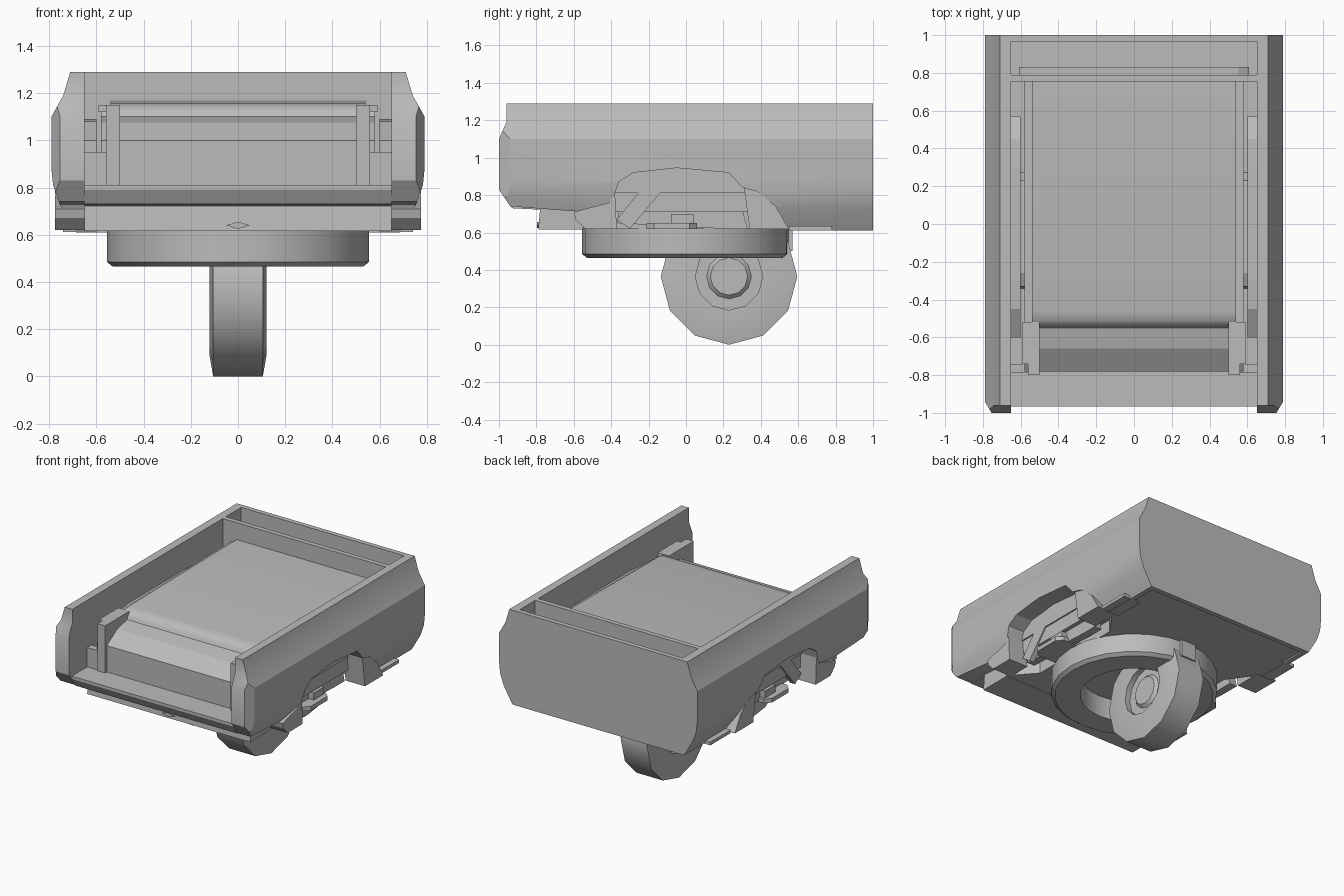
import bpy, bmesh, math
from mathutils import Vector

cube = bpy.data.objects.get("Cube")
if cube:
    bpy.data.objects.remove(cube, do_unlink=True)

grey = bpy.data.materials.new("plain_grey")
grey.use_nodes = True
tone = (0.5, 0.5, 0.5, 1)
grey.diffuse_color = tone
grey.node_tree.nodes["Principled BSDF"].inputs["Base Color"].default_value = tone


def finish(name, bm):
    bmesh.ops.recalc_face_normals(bm, faces=bm.faces)
    mesh = bpy.data.meshes.new(name)
    bm.to_mesh(mesh)
    bm.free()
    mesh.materials.append(grey)
    ob = bpy.data.objects.new(name, mesh)
    bpy.context.collection.objects.link(ob)
    return ob


def prism(axis, profile, lo, hi):
    """Extrude a profile along x (yz points), y (xz points) or z (xy points)."""
    bm = bmesh.new()
    k = "xyz".index(axis)

    def place(p, d):
        c = list(p)
        c.insert(k, d)
        return bm.verts.new(c)
    face = bm.faces.new([place(p, lo) for p in profile])
    ext = bmesh.ops.extrude_face_region(bm, geom=[face])
    shift = Vector((0, 0, 0))
    shift[k] = hi - lo
    bmesh.ops.translate(bm, vec=shift, verts=[e for e in ext["geom"] if isinstance(e, bmesh.types.BMVert)])
    return bm


def box(name, x, y, z):
    return finish(name, prism("z", [(x[0], y[0]), (x[1], y[0]), (x[1], y[1]), (x[0], y[1])], *z))


def smooth(ob, angle):
    bpy.ops.object.select_all(action="DESELECT")
    ob.select_set(True)
    bpy.context.view_layer.objects.active = ob
    bpy.ops.object.shade_smooth_by_angle(angle=math.radians(angle))


def trim(ob, other):
    """Keep only the part of ob inside other."""
    mod = ob.modifiers.new("trim", "BOOLEAN")
    mod.operation, mod.object, mod.solver = "INTERSECT", other, "EXACT"
    bpy.context.view_layer.objects.active = ob
    bpy.ops.object.modifier_apply(modifier=mod.name)
    bpy.data.objects.remove(other, do_unlink=True)


def mirrored(ob):
    """Copy a left part to the right side."""
    bm = bmesh.new()
    bm.from_mesh(ob.data)
    for v in bm.verts:
        v.co.x *= -1
    base = ob.name
    ob.name = "left_" + base
    return finish("right_" + base, bm)


def ring(name, rows, sides, axis, centre, angle=25):
    """Revolve a closed (radius, offset) loop about an axis."""
    bm = bmesh.new()
    loops = []
    for i in range(sides):
        a = math.tau * i / sides
        c, s = math.cos(a), math.sin(a)
        loops.append([bm.verts.new(Vector((r * c, r * s, d) if axis == "z" else (d, r * c, r * s))
                                   + Vector(centre)) for r, d in rows])
    n = len(rows)
    for i in range(sides):
        a, b = loops[i], loops[(i + 1) % sides]
        for j in range(n):
            k = (j + 1) % n
            bm.faces.new((a[j], b[j], b[k], a[k]))
    smooth(finish(name, bm), angle)


# Side walls: tucked-in cross-section, chamfered nose, trimmed by the arched outline
section = [(0.65, 0.61), (0.685, 0.61), (0.755, 0.73), (0.783, 0.81), (0.79, 0.88), (0.79, 1.10),
           (0.74, 1.19), (0.71, 1.29), (0.65, 1.29)]
outline = [(-0.96, 1.29), (-0.96, 1.19), (-1, 1.10), (-1, 0.83), (-0.94, 0.74),
           (-0.55, 0.71), (-0.40, 0.75), (-0.36, 0.87), (-0.28, 0.92), (-0.05, 0.945),
           (0.23, 0.92), (0.30, 0.84), (0.38, 0.82), (0.48, 0.74), (0.55, 0.61),
           (1, 0.61), (1, 1.29)]
bm = prism("y", section, -1.01, 1)
bmesh.ops.bisect_plane(bm, geom=bm.verts[:] + bm.edges[:] + bm.faces[:],
                       plane_co=(0.79, -0.94, 1), plane_no=(1, -0.6, 0), clear_outer=True)
bmesh.ops.holes_fill(bm, edges=[e for e in bm.edges if e.is_boundary])
wall = finish("side_wall", bm)
trim(wall, finish("outline", prism("x", outline, 0.5, 0.9)))
smooth(wall, 24)
smooth(mirrored(wall), 24)

# Tail panel, bulkhead and pocket floor
box("tail_panel", (-0.65, 0.65), (0.965, 1), (0.61, 1.29))
box("bulkhead", (-0.65, 0.65), (0.755, 0.79), (0.81, 1.29))
box("pocket_floor", (-0.65, 0.65), (0.79, 0.965), (0.81, 1.12))
finish("pocket_ledge", prism("y", [(-0.61, 1.1), (0.61, 1.1), (0.61, 1.15), (0.55, 1.18),
                                   (-0.55, 1.18), (-0.61, 1.15)], 0.79, 0.83))

# Front sill and floor, sloping under at the nose
finish("floor_sill", prism("x", [(-0.965, 0.81), (-0.965, 0.79), (-0.93, 0.73), (-0.55, 0.71),
                                 (0.97, 0.71), (0.97, 0.81)], -0.65, 0.65))

# Chassis pan with side bays, nose plate and latch
half = [(0.65, -0.55), (0.50, -0.38), (0.50, 0.34), (0.65, 0.55), (0.65, 0.97)]
plan = half + [(-x, y) for x, y in reversed(half)]
finish("chassis_pan", prism("z", plan, 0.62, 0.72))
finish("nose_plate", prism("x", [(-0.79, 0.615), (-0.55, 0.615), (-0.55, 0.73), (-0.78, 0.73)], -0.65, 0.65))
finish("nose_latch", prism("y", [(-0.05, 0.64), (0, 0.625), (0.05, 0.64), (0, 0.655)], -0.797, -0.78))

# Raised bed with a sloped front and a panel rounded at its front edge
finish("bed", prism("x", [(-0.78, 0.80), (-0.78, 1.0), (-0.66, 1.075), (-0.55, 1.10),
                          (-0.53, 1.13), (0.76, 1.145), (0.76, 0.80)], -0.58, 0.58))
panel = finish("bed_panel", prism("x", [(-0.55, 1.09), (-0.54, 1.125), (-0.51, 1.148), (-0.46, 1.158),
                                        (0.755, 1.168), (0.755, 1.1)], -0.54, 0.54))
smooth(panel, 40)

# Repeating left and right details
pairs = [
    box("front_post", (0.50, 0.56), (-0.80, -0.53), (0.81, 1.15)),
    box("post_cap", (0.50, 0.59), (-0.74, -0.52), (1.12, 1.15)),
    box("post_foot", (0.55, 0.65), (-0.79, -0.74), (0.81, 0.95)),
    finish("inner_bulge", prism("x", [(-0.60, 0.81), (-0.60, 1.0), (-0.45, 1.08), (-0.3, 1.09),
                                      (0.3, 1.09), (0.45, 1.08), (0.57, 1.0), (0.57, 0.81)], 0.60, 0.66)),
    finish("bay_plate", prism("x", [(-0.37, 0.65), (-0.33, 0.87), (-0.26, 0.90), (0.23, 0.88),
                                    (0.28, 0.80), (0.33, 0.62), (0.2, 0.62)], 0.56, 0.62)),
    finish("bay_strut", prism("x", [(-0.37, 0.67), (-0.20, 0.88), (-0.08, 0.88), (-0.30, 0.62)], 0.62, 0.66)),
    finish("front_arch_flap", prism("x", [(-0.60, 0.71), (-0.59, 0.67), (-0.54, 0.62), (-0.37, 0.62),
                                          (-0.38, 0.82), (-0.41, 0.76)], 0.62, 0.775)),
    finish("rear_arch_flap", prism("x", [(0.31, 0.84), (0.34, 0.62), (0.55, 0.62), (0.48, 0.74),
                                         (0.38, 0.82)], 0.62, 0.775)),
    finish("side_step", prism("z", [(0.50, -0.21), (0.66, -0.21), (0.70, -0.17), (0.70, 0.02),
                                    (0.66, 0.06), (0.50, 0.06)], 0.62, 0.65)),
    box("step_bracket", (0.55, 0.66), (-0.08, 0.04), (0.65, 0.70)),
    box("rear_skid", (0.60, 0.74), (0.55, 0.78), (0.612, 0.635)),
]
for part in pairs:
    mirrored(part)

# Swivel ring under the chassis
ring("swivel_ring", [(0.36, 0.465), (0.53, 0.465), (0.555, 0.485), (0.555, 0.625), (0.36, 0.625)],
     24, "z", (0, 0, 0))

# Wheel with recessed hub, held by a fork
hub = (0, 0.23, 0.365)
ring("wheel", [(0.18, -0.12), (0.28, -0.12), (0.365, -0.105), (0.365, 0.105),
               (0.28, 0.12), (0.18, 0.12)], 12, "x", hub, angle=35)
ring("hub_disc", [(0.001, -0.08), (0.19, -0.08), (0.19, 0.08), (0.001, 0.08)], 12, "x", hub)
ring("hub_cap", [(0.001, -0.10), (0.10, -0.10), (0.13, -0.07), (0.13, 0.07),
                 (0.10, 0.10), (0.001, 0.10)], 12, "x", hub)
box("fork_tail", (-0.06, 0.06), (0.50, 0.57), (0.50, 0.63))
